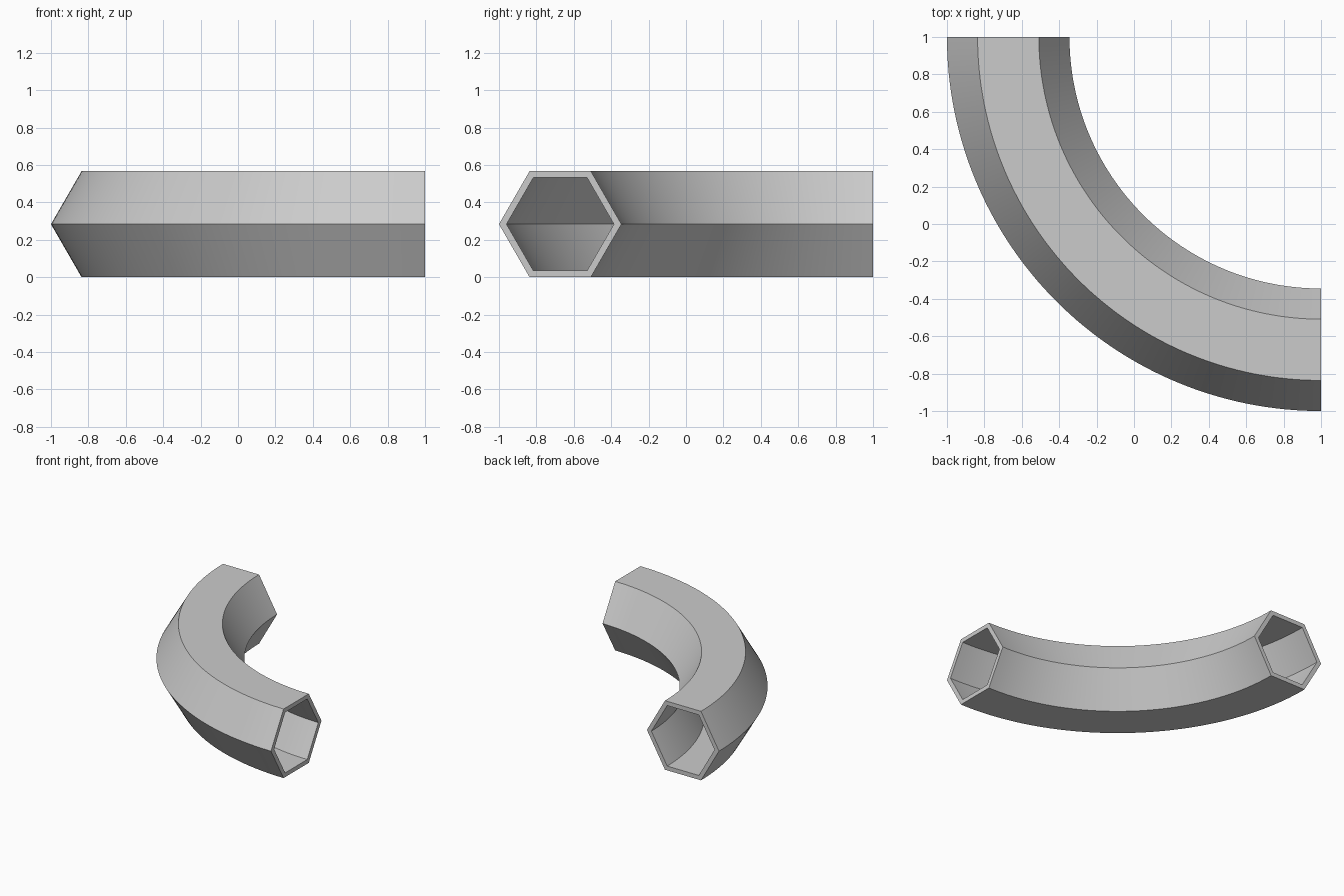
import bpy, bmesh, math

if "Cube" in bpy.data.objects:
    bpy.data.objects.remove(bpy.data.objects["Cube"])

R_OUT, R_IN = 0.3275, 0.287        # hexagon corner radii, outside and bore
R_PATH = 2 - R_OUT                 # bend radius of the centre line
Z_MID = R_OUT * math.sqrt(3) / 2
STEPS = 64

bm = bmesh.new()


def hexagon(radius, t):
    """Ring of six vertices at bend angle t, bend centre at (1, 1)."""
    ring = []
    for k in range(6):
        a = math.radians(60 * k)
        r = R_PATH + radius * math.cos(a)
        ring.append(bm.verts.new((1 + r * math.cos(t), 1 + r * math.sin(t),
                                  Z_MID + radius * math.sin(a))))
    return ring


def bridge(a, b):
    for k in range(6):
        n = (k + 1) % 6
        bm.faces.new((a[k], a[n], b[n], b[k]))


# Outer wall and bore swept through a quarter turn
angles = [math.pi + math.pi / 2 * i / STEPS for i in range(STEPS + 1)]
outer = [hexagon(R_OUT, t) for t in angles]
inner = [hexagon(R_IN, t) for t in angles]
for rings in (outer, inner):
    for a, b in zip(rings, rings[1:]):
        bridge(a, b)

# Rims at both open ends
for i in (0, -1):
    bridge(outer[i], inner[i])

bmesh.ops.recalc_face_normals(bm, faces=bm.faces)
mesh = bpy.data.meshes.new("hexagonal_pipe_bend")
bm.to_mesh(mesh)
bm.free()
pipe = bpy.data.objects.new("hexagonal_pipe_bend", mesh)
bpy.context.collection.objects.link(pipe)

# Smooth along the bend, crisp at the hexagon corners
bpy.context.view_layer.objects.active = pipe
pipe.select_set(True)
bpy.ops.object.shade_smooth_by_angle(angle=math.radians(30))
